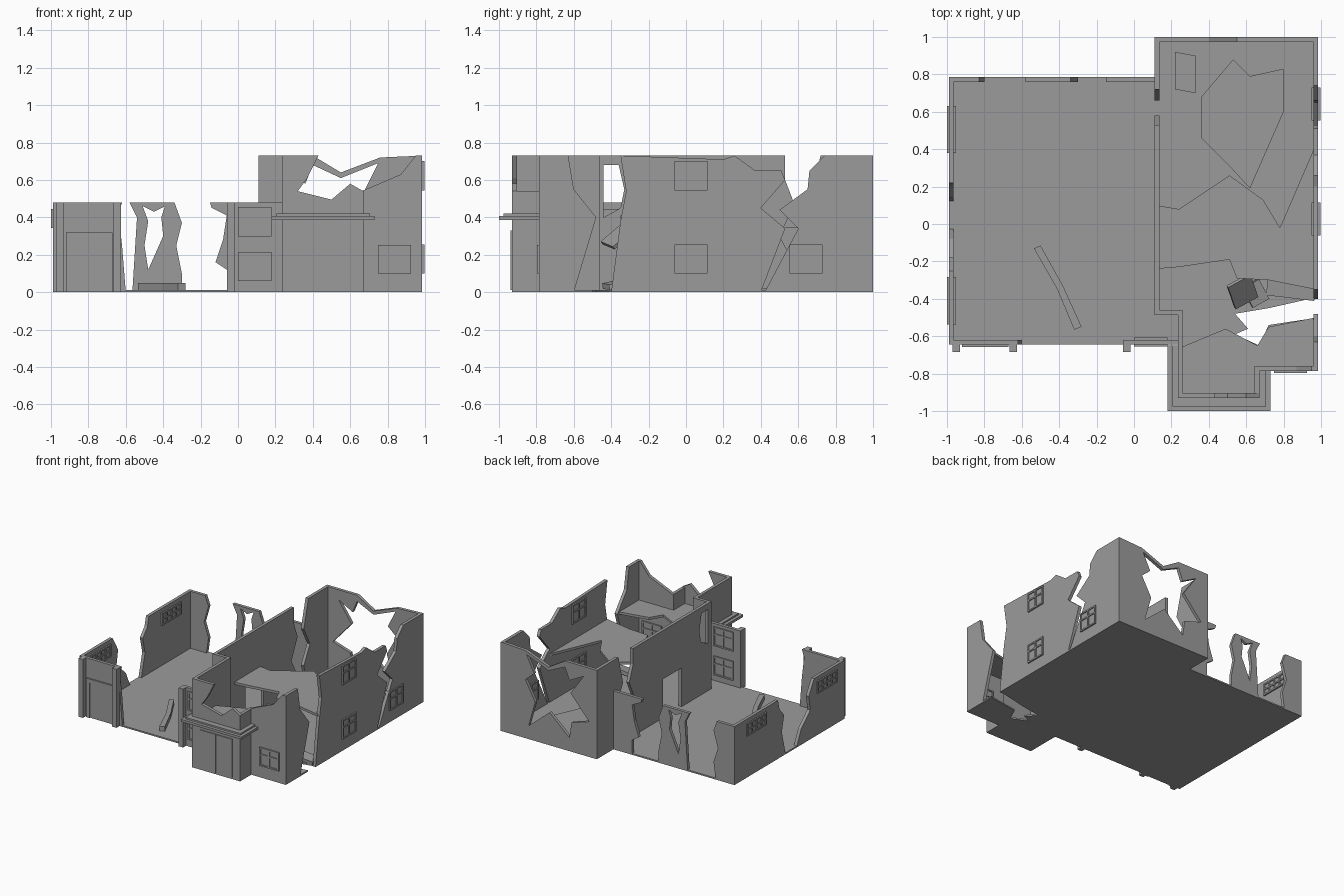
import bpy
import bmesh
from math import radians
from mathutils import Euler, Matrix, Vector

default = bpy.data.objects.get("Cube")
if default:
    bpy.data.objects.remove(default, do_unlink=True)

# One plain concrete colour for the whole ruin
concrete = bpy.data.materials.new("concrete_grey")
concrete.use_nodes = True
GREY = (0.33, 0.33, 0.33, 1)
concrete.diffuse_color = GREY
concrete.node_tree.nodes["Principled BSDF"].inputs["Base Color"].default_value = GREY

THICK = .026
LOW, HIGH = .48, .73
# Local plane orientation: facing front/back, facing sideways, lying flat
TURNS = {
    "front": Euler((radians(90), 0, 0)).to_matrix().to_4x4(),
    "side": Euler((radians(90), 0, radians(90))).to_matrix().to_4x4(),
    "flat": Matrix.Identity(4),
}
NORMAL = {"front": Vector((0, 1, 0)), "side": Vector((1, 0, 0)), "flat": Vector((0, 0, 1))}


def finish(name, bm):
    bmesh.ops.recalc_face_normals(bm, faces=bm.faces[:])
    mesh = bpy.data.meshes.new(name)
    bm.to_mesh(mesh)
    bm.free()
    mesh.materials.append(concrete)
    obj = bpy.data.objects.new(name, mesh)
    bpy.context.scene.collection.objects.link(obj)
    return obj


def panel(name, facing, offset, outline, holes=(), thick=THICK):
    """Extrude an outline (with optional holes), centred on a plane."""
    bm = bmesh.new()
    for loop in (outline, *holes):
        verts = [bm.verts.new((u, v, -thick / 2)) for u, v in loop]
        for a, b in zip(verts, verts[1:] + verts[:1]):
            bm.edges.new((a, b))
    bmesh.ops.triangle_fill(bm, edges=bm.edges[:], use_beauty=True, normal=(0, 0, 1))
    grown = bmesh.ops.extrude_face_region(bm, geom=bm.faces[:], use_keep_orig=True)
    moved = [g for g in grown["geom"] if isinstance(g, bmesh.types.BMVert)]
    bmesh.ops.translate(bm, verts=moved, vec=(0, 0, thick))
    shift = Matrix.Translation(NORMAL[facing] * offset)
    bmesh.ops.transform(bm, matrix=shift @ TURNS[facing], verts=bm.verts[:])
    return finish(name, bm)


def rect(u0, u1, v0, v1):
    return [(u0, v0), (u1, v0), (u1, v1), (u0, v1)]


def box(name, centre, size, turn=(0, 0, 0)):
    bm = bmesh.new()
    bmesh.ops.create_cube(bm, size=1)
    place = Matrix.LocRotScale(Vector(centre), Euler(turn), Vector(size))
    bmesh.ops.transform(bm, matrix=place, verts=bm.verts[:])
    return finish(name, bm)


def window(name, facing, offset, u0, u1, z0, z1, cols=2, rows=(.62,)):
    """Glass slab with a frame and glazing bars standing proud on both sides."""
    bar = .006
    panel(name + "_pane", facing, offset, rect(u0, u1, z0, z1), thick=THICK + .008)
    us = [u0 + (u1 - u0) * i / cols for i in range(cols + 1)]
    vs = [z0 + (z1 - z0) * r for r in (0, *rows, 1)]
    panes = [rect(a + bar, b - bar, c + bar, d - bar)
             for a, b in zip(us, us[1:]) for c, d in zip(vs, vs[1:])]
    panel(name + "_frame", facing, offset, rect(u0 - bar, u1 + bar, z0 - bar, z1 + bar),
          panes, thick=THICK + .022)


# Ground floors
panel("hall_floor", "flat", .006,
      [(-.99, -.645), (.24, -.645), (.24, -.46), (.11, -.46), (.11, .785), (-.99, .785)],
      thick=.012)
panel("tower_floor", "flat", .006,
      [(.11, 1), (.985, 1), (.985, -.39), (.72, -.45), (.54, -.48), (.61, -.56),
       (.54, -.59), (.67, -.65), (.72, -.54), (.985, -.5), (.985, -.785),
       (.66, -.785), (.66, -.93), (.24, -.93), (.24, -.46), (.11, -.46)], thick=.012)

# Broken upper floor
panel("upper_floor_middle", "flat", .4,
      [(.12, .1), (.24, .08), (.51, .26), (.69, .13), (.78, -.02), (.97, .42),
       (.97, -.35), (.72, -.3), (.55, -.29), (.51, -.19), (.24, -.23), (.12, -.24)], thick=.02)
panel("upper_floor_front", "flat", .4,
      [(.25, -.66), (.49, -.56), (.66, -.65), (.72, -.55), (.97, -.5),
       (.97, -.77), (.65, -.77), (.65, -.92), (.25, -.92)], thick=.02)

# Tower walls
panel("tower_back_wall", "front", .987,
      [(.11, 0), (.985, 0), (.985, HIGH), (.76, .72), (.55, .64), (.4, HIGH), (.11, HIGH)],
      [[(.23, .65), (.35, .48), (.18, .29), (.34, .24), (.36, .11), (.54, .27), (.73, .11),
        (.67, .32), (.76, .48), (.68, .55), (.75, .69), (.55, .61), (.4, .68), (.36, .58)]])
panel("tower_right_wall_back", "side", .972,
      [(.42, 0), (.6, .34), (.5, .44), (.65, .55), (.66, .65), (.74, HIGH), (1, HIGH), (1, 0)])
panel("tower_right_wall_middle", "side", .972,
      [(-.4, 0), (.4, 0), (.53, .34), (.4, .45), (.53, .6), (.51, .65), (.37, .65),
       (.26, HIGH), (.2, .71), (-.35, HIGH), (-.32, .54), (-.35, .38)])
panel("tower_right_wall_front", "side", .972,
      [(-.785, 0), (-.6, 0), (-.48, .4), (-.6, .55), (-.63, HIGH), (-.785, HIGH)])
panel("tower_front_wall", "front", -.772,
      [(.66, 0), (.985, 0), (.985, HIGH), (.95, HIGH), (.87, .63), (.66, .54)])
panel("tower_left_wall_main", "side", .123,
      [(-.46, 0), (-.1, 0), (-.1, .33), (.14, .33), (.14, 0), (.5, 0), (.58, .15),
       (.5, .3), (.58, .47), (.53, .6), (.53, HIGH), (-.46, HIGH)],
      [[(-.44, .4), (-.35, .45), (-.33, .55), (-.36, .68), (-.44, .68)]])
panel("tower_left_wall_back", "side", .123,
      [(1, 0), (.72, 0), (.66, .2), (.74, .35), (.66, .5), (.72, HIGH), (1, HIGH)])
panel("tower_return_wall", "front", -.473, rect(.11, .25, 0, HIGH))

# Porch walls, double door and canopy
panel("porch_left_wall", "side", .247, rect(-.93, -.46, 0, HIGH))
panel("porch_right_wall", "side", .657, rect(-.93, -.76, 0, .54))
panel("porch_front_wall", "front", -.917,
      [(.234, 0), (.67, 0), (.67, .54), (.6, .58), (.5, .495), (.32, .54),
       (.37, .61), (.43, HIGH), (.234, HIGH)])
for side, start in (("left", .458), ("right", .31)):
    panel("porch_door_" + side, "front", -.933, rect(start, start + .142, .012, .33), thick=.008)


def canopy(name, lip, z, thick):
    panel(name, "flat", z,
          [(.24 - lip, -.94 - lip), (.67 + lip, -.94 - lip), (.67 + lip, -.785), (.66, -.785),
           (.66, -.92), (.25, -.92), (.25, -.65), (.24 - lip, -.65)], thick=thick)


canopy("canopy_slab", .06, .397, .02)
canopy("canopy_top", .035, .413, .014)

# Low hall walls
panel("hall_left_wall_back", "side", -.977,
      [(.12, 0), (.785, 0), (.785, LOW), (.22, LOW), (.2, .4), (.14, .33), (.17, .2)])
panel("hall_left_wall_front", "side", -.977,
      [(-.645, 0), (-.02, 0), (-.08, .13), (-.2, .24), (-.18, .36), (-.25, LOW), (-.645, LOW)])
panel("hall_back_wall_left", "front", .772,
      [(-.99, 0), (-.82, 0), (-.8, .14), (-.84, .26), (-.8, .4), (-.83, LOW), (-.99, LOW)])
panel("hall_back_wall_middle", "front", .772,
      [(-.565, 0), (-.3, 0), (-.3, .1), (-.33, .25), (-.3, .37), (-.34, LOW), (-.58, LOW), (-.54, .4)],
      [[(-.51, .46), (-.45, .43), (-.39, .46), (-.41, .4), (-.4, .3), (-.48, .12),
        (-.5, .25), (-.48, .38)]])
panel("hall_back_wall_right", "front", .772,
      [(-.06, 0), (.12, 0), (.12, LOW), (-.15, LOW), (-.14, .45), (-.06, .41),
       (-.08, .28), (-.12, .16), (-.06, .12)])
panel("hall_front_wall_left", "front", -.632,
      [(-.99, 0), (-.6, 0), (-.62, .25), (-.64, .42), (-.62, LOW), (-.99, LOW)])
panel("hall_front_wall_right", "front", -.632, rect(-.06, .25, 0, LOW))

# Hall pilasters, door and its surround
for i, x in enumerate((-.95, -.645, -.04)):
    box(f"pilaster_{i}", (x, -.66, LOW / 2), (.04, .05, LOW))
panel("hall_door_surround", "front", -.65,
      [(-.92, 0), (-.89, 0), (-.89, .29), (-.69, .29), (-.69, 0),
       (-.67, 0), (-.67, .32), (-.92, .32)], thick=.016)
panel("hall_door", "front", -.647, rect(-.89, -.69, 0, .29), thick=.008)

# Windows
for name, y, z in (("lower", -.055, .105), ("upper", -.055, .55), ("rear", .56, .105)):
    window("right_window_" + name, "side", .972, y, y + .165, z, z + .145)
window("front_window", "front", -.772, .755, .92, .105, .245)
for name, z in (("lower", .065), ("upper", .305)):
    window("hall_window_" + name, "front", -.632, .006, .174, z, z + .145)
for name, y in (("back", .385), ("front", -.53)):
    window("hall_side_window_" + name, "side", -.977, y, y + .24, .35, .44, cols=4, rows=(.5,))

# Fallen beam and rubble
panel("fallen_beam", "flat", .031,
      [(-.535, -.13), (-.5, -.115), (-.38, -.33), (-.28, -.55), (-.32, -.565), (-.41, -.35)],
      thick=.038)
panel("fallen_slab", "flat", .016,
      [(.36, .68), (.53, .88), (.62, .79), (.8, .83), (.8, .6), (.62, .19), (.51, .31), (.36, .46)],
      thick=.012)
panel("fallen_tile", "flat", .016, [(.22, .92), (.33, .9), (.33, .7), (.22, .72)], thick=.012)
box("hanging_slab", (.58, -.36, .3), (.14, .16, .02), (.7, .2, .5))
box("rubble_chunk", (.65, -.37, .04), (.1, .12, .03), (.2, .1, .5))
box("rubble_strip", (.84, -.35, .03), (.26, .09, .03), (.1, 0, -.12))
